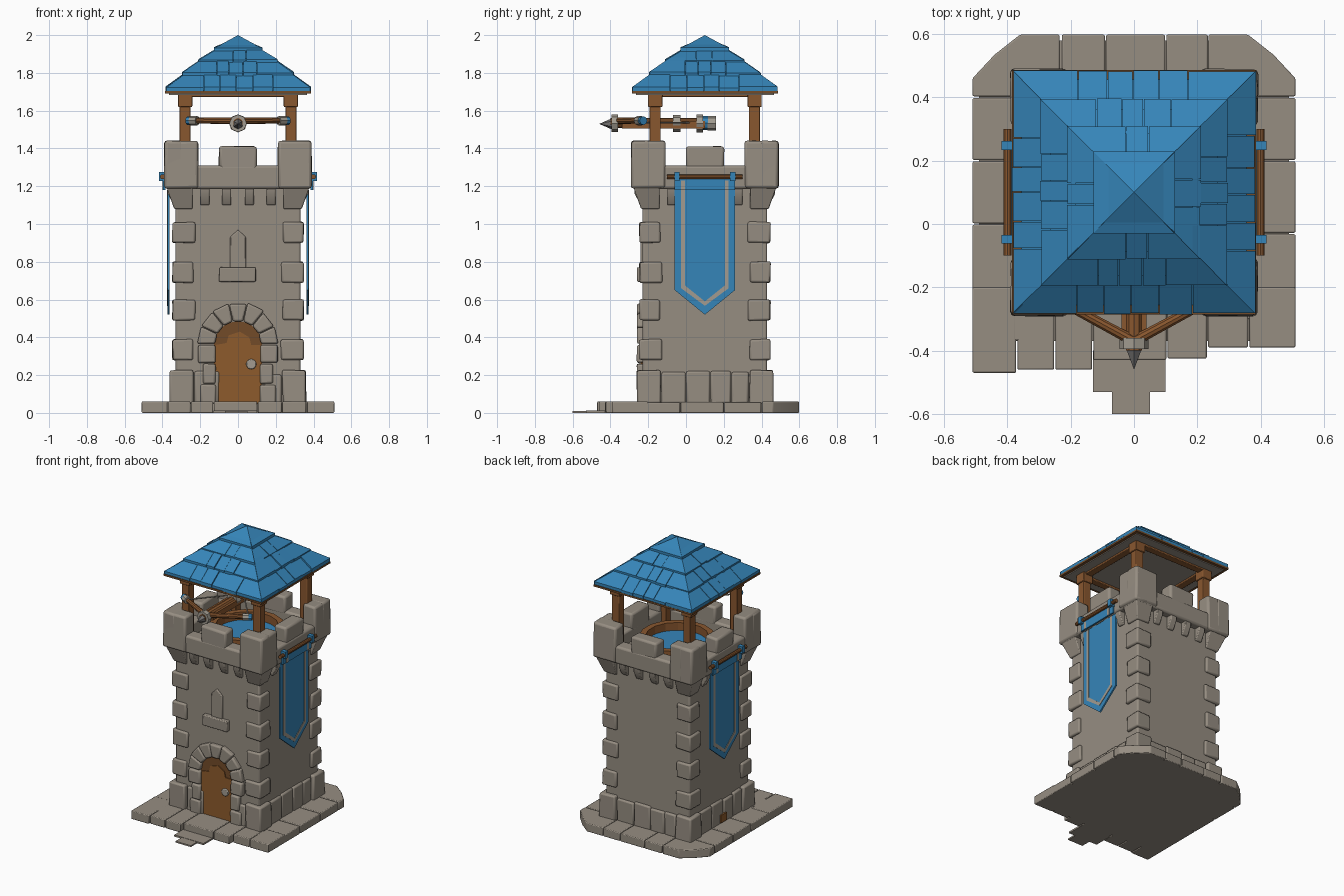
import bpy, bmesh, math, random
from mathutils import Matrix, Vector

if "Cube" in bpy.data.objects:
    bpy.data.objects.remove(bpy.data.objects["Cube"])

random.seed(4)
CY = 0.1  # tower centre in y
H = 0.33  # half width of the tower shaft


def material(name, col):
    m = bpy.data.materials.new(name)
    m.diffuse_color = (*col, 1)
    m.use_nodes = True
    m.node_tree.nodes["Principled BSDF"].inputs["Base Color"].default_value = m.diffuse_color
    return m


STONE = material("stone", (0.305, 0.268, 0.222))
BLUE = material("blue", (0.036, 0.235, 0.485))
WOOD = material("wood", (0.25, 0.095, 0.028))
DOOR = material("door_wood", (0.27, 0.105, 0.025))
DARK = material("dark_wood", (0.17, 0.07, 0.022))
ROPE = material("pale_grey", (0.36, 0.33, 0.28))
METAL = material("dark_grey", (0.17, 0.165, 0.16))
TURNS = [Matrix.Rotation(k * math.pi / 2, 4, 'Z') for k in range(4)]
ID = Matrix.Identity(4)


def box(bm, x0, x1, y0, y1, z0, z1, M=ID, top=1.0, jit=0.0):
    vs = bmesh.ops.create_cube(bm, size=1)["verts"]
    for v in vs:
        s = top if v.co.z > 0 else 1
        v.co = Vector(((x0 + x1) / 2 + v.co.x * (x1 - x0) * s, (y0 + y1) / 2 + v.co.y * (y1 - y0) * s,
                       (z0 + z1) / 2 + v.co.z * (z1 - z0)))
        v.co += Vector([random.uniform(-jit, jit) for _ in range(3)])
        v.co = M @ v.co


def rod(bm, p, q, r1, r2=None, seg=10):
    p, q = Vector(p), Vector(q)
    M = Matrix.Translation((p + q) / 2) @ (q - p).to_track_quat('Z', 'Y').to_matrix().to_4x4()
    bmesh.ops.create_cone(bm, cap_ends=True, segments=seg, radius1=r1, radius2=r1 if r2 is None else r2,
                          depth=(q - p).length, matrix=M)


def prism(bm, pts, axis, d0, d1):
    # extrude a 2D outline along an axis (0 = x, 1 = y, 2 = z)
    def put(p, d):
        c = list(p)
        c.insert(axis, d)
        return bm.verts.new(c)
    a, b = [put(p, d0) for p in pts], [put(p, d1) for p in pts]
    bm.faces.new(a)
    bm.faces.new(b[::-1])
    n = len(pts)
    for i in range(n):
        bm.faces.new((a[i], b[i], b[(i + 1) % n], a[(i + 1) % n]))


def make(name, bm, mat, bevel=0.0, y=CY):
    bmesh.ops.recalc_face_normals(bm, faces=bm.faces)
    me = bpy.data.meshes.new(name)
    bm.to_mesh(me)
    bm.free()
    me.materials.append(mat)
    ob = bpy.data.objects.new(name, me)
    ob.location.y = y
    bpy.context.collection.objects.link(ob)
    if bevel:
        m = ob.modifiers.new("bevel", 'BEVEL')
        m.width, m.segments, m.limit_method = bevel, 2, 'ANGLE'


# paving around the tower
bm = bmesh.new()
for x0, x1, y0 in [(-.51, -.372, -.47), (-.368, -.252, -.46), (-.248, -.132, -.46), (-.128, .102, -.43),
                   (.106, .23, -.425), (.234, .36, -.39), (.364, .51, -.39)]:
    box(bm, x0, x1, y0, -.2, 0, .06)
for s, ys in ((-1, (-.37, -.23, 0, .2, .4)), (1, (-.225, -.03, .2, .4))):
    for y0, y1 in zip(ys, ys[1:]):
        box(bm, *sorted((s * .51, s * .3)), y0 + .002, y1 - .002, 0, random.uniform(.054, .06))
box(bm, .3, .51, -.3, -.228, 0, .058)
for x0, x1 in ((-.23, -.09), (-.09, .1), (.1, .235)):
    box(bm, x0 + .002, x1 - .002, .4, .598, 0, .058)
for s in (-1, 1):
    prism(bm, [(s * .51, .403), (s * .51, .46), (s * .44, .535), (s * .36, .598), (s * .235, .598),
               (s * .235, .403)], 2, 0, .06)
make("paving_stones", bm, STONE, .005, 0)
bm = bmesh.new()
prism(bm, [(-.49, -.37), (.49, -.37), (.49, .46), (.36, .58), (-.36, .58), (-.49, .46)], 2, 0, .05)
box(bm, -.13, .1, -.53, -.4, 0, .012)
box(bm, -.07, .05, -.6, -.52, 0, .01)
make("foundation_and_path", bm, STONE, 0, 0)

# shaft
bm = bmesh.new()
box(bm, -H, H, -H, H, .04, 1.22)
make("tower_shaft", bm, STONE, .01)

# corner quoins, plinth stones and corbels
bm = bmesh.new()
for k, M in enumerate(TURNS):
    for i, z in enumerate((.28, .49, .69, .9)):
        w = .12 if (i + k) % 2 else .11
        box(bm, -.347, -.347 + w, -.347, -.347 + w, z, z + .11, M, 1, .003)
    box(bm, -.362, -.235, -.362, -.235, .05, .225, M, .97, .004)
    xs = (-.232, -.1, .03, .14, .232)
    for x0, x1 in zip(xs, xs[1:]):
        if k or x0 < -.2 or x1 > .2:
            box(bm, x0 + .001, x1 - .001, -.347, -.25, .05, random.uniform(.2, .225), M, 1, .002)
make("quoins_and_plinth", bm, STONE, .01)
bm = bmesh.new()
for M in TURNS:
    for x in (-.175, -.06, .06, .175):
        prev = len(bm.verts)
        prism(bm, [(-.3, 1.1), (-.34, 1.1), (-.372, 1.16), (-.372, 1.21), (-.3, 1.21)], 0, x - .024, x + .024)
        bm.verts.ensure_lookup_table()
        for v in bm.verts[prev:]:
            v.co = M @ v.co
    vs = bmesh.ops.create_cube(bm, size=1)["verts"]
    for v in vs:  # flared corner corbel
        o = .38 if v.co.z > 0 else .338
        v.co = M @ Vector((-o if v.co.x < 0 else -.24, -o if v.co.y < 0 else -.24, 1.2 if v.co.z > 0 else 1.08))
make("corbels", bm, STONE, .006)

# parapet with battlements
bm = bmesh.new()
for M in TURNS:
    box(bm, -.383, .383, -.383, -.285, 1.185, 1.31, M)
    box(bm, -.1, .1, -.381, -.285, 1.28, 1.41, M, 1, .004)
    box(bm, -.39, -.21, -.39, -.29, 1.19, 1.44, M, 1, .003)
    box(bm, .21, .39, -.39, -.29, 1.19, 1.44, M, 1, .003)
make("parapet", bm, STONE, .014)

# fighting platform: round wooden well with a blue cover
bm = bmesh.new()
for i in range(16):
    box(bm, .2, .24, -.047, .047, 1.2, 1.295, Matrix.Rotation(i * math.pi / 8, 4, 'Z'))
make("platform_ring", bm, WOOD)
bm = bmesh.new()
rod(bm, (0, 0, 1.2), (0, 0, 1.24), .205, seg=16)
make("platform_cover", bm, BLUE)

# doorway: arch stones, jambs, door
bm = bmesh.new()
ZA = .365
n = 7
for i in range(n):
    a, b = math.pi * i / n + .008, math.pi * (i + 1) / n - .008
    r = .22 + random.uniform(-.008, .004)
    prism(bm, [(q * math.cos(t), ZA + q * math.sin(t)) for q, t in ((.122, a), (r, a), (r, b), (.122, b))],
          1, -.36, -.3)
for s in (-1, 1):
    for z0, z1, w in ((.05, .15, .2), (.155, .26, .185), (.265, .36, .21)):
        box(bm, *sorted((s * .118, s * w)), -.36, -.3, z0, z1, ID, 1, .002)
make("door_arch_stones", bm, STONE, .01)


def arch(w, base, spring, rise):
    return [(-w, base), (w, base)] + [(w * math.cos(t * math.pi / 10), spring + rise * math.sin(t * math.pi / 10))
                                      for t in range(11)]


bm = bmesh.new()
prism(bm, arch(.127, .05, .36, .125), 1, -.335, -.3)
make("door_top", bm, DARK)
bm = bmesh.new()
prism(bm, [(-.118, .05), (.118, .05), (.118, .36), (.07, .36), (.06, .4), (.01, .43), (-.05, .41), (-.06, .37),
           (-.118, .36)], 1, -.341, -.32)
make("door_planks", bm, DOOR)
bm = bmesh.new()
rod(bm, (.07, -.35, .258), (.07, -.33, .258), .028)
make("door_handle", bm, ROPE, .005)

# small wooden hatch at the foot of the left side
bm = bmesh.new()
box(bm, -.356, -.34, -.05, .015, .065, .12)
make("side_hatch", bm, DOOR)

# arrow slit and sill
bm = bmesh.new()
prism(bm, [(-.042, .76), (.042, .76), (.042, .93), (0, .97), (-.042, .93)], 1, -.341, -.3)
box(bm, -.1, .095, -.36, -.3, .695, .77, ID, 1, .003)
make("arrow_slit_and_sill", bm, STONE, .006)

# side banners
for s, side in ((1, "right"), (-1, "left")):
    bm = bmesh.new()
    prism(bm, [(-.16, 1.18), (-.16, .65), (0, .52), (.16, .65), (.16, 1.18)], 0, s * .362, s * .373)
    prism(bm, [(-.16, 1.18), (-.16, 1.25), (.16, 1.25), (.16, 1.18)], 0, s * .385, s * .396)
    for y in (-.148, .148):
        box(bm, *sorted((s * .382, s * .418)), y - .014, y + .014, 1.228, 1.276)
    make(side + "_banner", bm, BLUE)
    bm = bmesh.new()
    for t in (-1, 1):
        for z0, z1, x in ((.66, 1.18, .376), (1.18, 1.23, .399)):
            prism(bm, [(t * .106, z0), (t * .126, z0), (t * .126, z1), (t * .106, z1)], 0, s * (x - .006), s * x)
        prism(bm, [(t * .126, .66), (0, .567), (0, .59), (t * .106, .675)], 0, s * .37, s * .376)
    make(side + "_banner_trim", bm, ROPE)
    bm = bmesh.new()
    rod(bm, (s * .4, -.2, 1.25), (s * .4, .2, 1.25), .013)
    make(side + "_banner_rod", bm, WOOD)

# roof posts, beams and rim
bm = bmesh.new()
for sx in (-1, 1):
    for sy in (-1, 1):
        x, y = sx * .28, sy * .263
        box(bm, x - .029, x + .029, y - .029, y + .029, 1.2, 1.68)
        box(bm, x - .038, x + .038, y - .038, y + .038, 1.62, 1.69)
for M in TURNS:
    box(bm, -.3, .3, -.3, -.25, 1.672, 1.69, M)
make("roof_posts_and_beams", bm, WOOD, .004)
bm = bmesh.new()
box(bm, -.386, .386, -.386, .386, 1.69, 1.703)
make("roof_rim", bm, DARK)
bm = bmesh.new()
box(bm, -.365, .365, -.365, .365, 1.684, 1.692)
make("roof_underside", bm, STONE)

# stepped tile roof
bm = bmesh.new()
TT = .024
for r0, z0, r1, z1, n in ((.384, 1.7, .262, 1.812, 6), (.295, 1.778, .185, 1.878, 5), (.21, 1.845, .105, 1.932, 3),
                          (.128, 1.91, .06, 1.962, 1)):
    for M in TURNS:
        cuts = [-r1 + 2 * r1 * i / n + random.uniform(-.012, .012) for i in range(1, n)]
        for i in range(n):
            g = .0015
            lo = (-r0, -r1) if i == 0 else (cuts[i - 1] + g,) * 2
            hi = (r0, r1) if i == n - 1 else (cuts[i] - g,) * 2
            dz, dr = random.uniform(-.004, .004), random.uniform(-.004, .002)
            vs = []
            for r, z, k in ((r0 + dr, z0, 0), (r0 + dr, z0 + TT, 0), (r1, z1, 1), (r1, z1 - TT, 1)):
                vs += [bm.verts.new(M @ Vector((u[k], -r, z + dz))) for u in (lo, hi)]
            bmesh.ops.convex_hull(bm, input=vs)
R45 = Matrix.Rotation(math.pi / 4, 4, 'Z')
for r, z0, z1 in ((.36, 1.7, 1.96), (.095, 1.948, 2.0)):
    bmesh.ops.create_cone(bm, cap_ends=True, segments=4, radius1=r * math.sqrt(2), radius2=0, depth=z1 - z0,
                          matrix=Matrix.Translation((0, 0, (z0 + z1) / 2)) @ R45)
make("roof_tiles", bm, BLUE)

# ballista
Z = 1.535
bm = bmesh.new()
rod(bm, (0, -.4, Z), (0, .14, Z), .026)
for s in (-1, 1):
    box(bm, *sorted((s * .024, s * .04)), -.34, .1, Z - .03, Z + .01)
    rod(bm, (0, -.37, Z + .012), (s * .25, -.235, Z + .012), .018, .015)
make("ballista_stock_and_arms", bm, WOOD, 0, 0)
bm = bmesh.new()
for y0, y1, r in ((-.395, -.36, .046), (-.07, -.03, .045), (.055, .09, .048), (.115, .16, .038)):
    rod(bm, (0, y0, Z - .002), (0, y1, Z - .002), r, seg=8)
for s in (-1, 1):
    rod(bm, (s * .215, -.255, Z + .012), (s * .25, -.235, Z + .012), .025, seg=8)
    rod(bm, (s * .25, -.235, Z), (0, .06, Z), .005, seg=5)
make("ballista_bindings", bm, ROPE, 0, 0)
bm = bmesh.new()
rod(bm, (0, .088, Z), (0, .117, Z), .038, seg=8)
for s in (-1, 1):
    rod(bm, (s * .25, -.235, Z + .012), (s * .268, -.225, Z + .012), .023, seg=8)
make("ballista_blue_bands", bm, BLUE, 0, 0)
bm = bmesh.new()
rod(bm, (0, -.395, Z - .005), (0, -.46, Z - .005), .028, 0, 6)
make("bolt_tip", bm, METAL, 0, 0)

# shading
for ob in bpy.context.scene.objects:
    ob.select_set(True)
    bpy.context.view_layer.objects.active = ob
bpy.ops.object.shade_smooth_by_angle(angle=math.radians(32))
